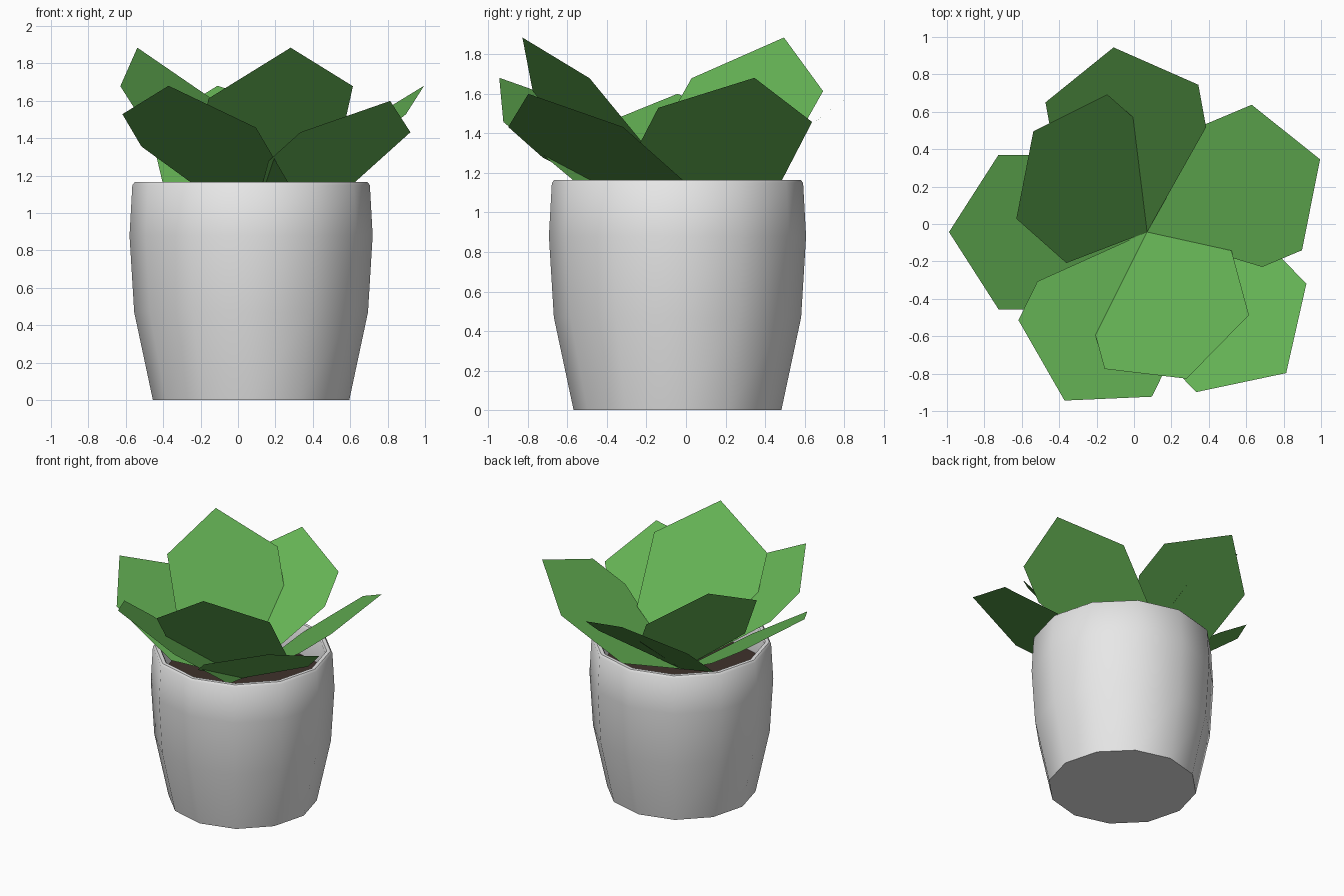
import bpy, bmesh, math
from mathutils import Matrix, Vector

cube = bpy.data.objects.get("Cube")
if cube:
    bpy.data.objects.remove(cube, do_unlink=True)

CENTRE = Vector((0.07, -0.043, 0))
SIDES = 12
SOIL_Z = 0.93


def material(name, colour):
    mat = bpy.data.materials.new(name)
    mat.use_nodes = True
    mat.diffuse_color = (*colour, 1)
    bsdf = mat.node_tree.nodes["Principled BSDF"]
    bsdf.inputs["Base Color"].default_value = (*colour, 1)
    bsdf.inputs["Roughness"].default_value = 0.8
    return mat


def finish(name, bm, mat, location):
    mesh = bpy.data.meshes.new(name)
    bm.to_mesh(mesh)
    bm.free()
    mesh.materials.append(mat)
    obj = bpy.data.objects.new(name, mesh)
    obj.location = location
    bpy.context.collection.objects.link(obj)
    return obj


ceramic = material("pale ceramic", (0.8, 0.8, 0.8))
earth = material("dark soil", (0.05, 0.032, 0.024))
green = material("leaf green", (0.13, 0.45, 0.09))

# Pot: outer wall, rounded rim and inner wall, turned from one profile
profile = [(0.525, 0), (0.625, 0.47), (0.65, 0.88), (0.635, 1.15), (0.622, 1.165),
           (0.595, 1.165), (0.585, 1.15), (0.59, SOIL_Z - 0.03)]
bm = bmesh.new()
rings = []
for radius, z in profile:
    rings.append([bm.verts.new((radius * math.cos(math.tau * i / SIDES),
                                radius * math.sin(math.tau * i / SIDES), z))
                  for i in range(SIDES)])
for low, high in zip(rings, rings[1:]):
    for i in range(SIDES):
        j = (i + 1) % SIDES
        bm.faces.new((low[i], low[j], high[j], high[i]))
bm.faces.new(rings[0][::-1])
pot = finish("pot", bm, ceramic, CENTRE)
bpy.ops.object.select_all(action="DESELECT")
pot.select_set(True)
bpy.context.view_layer.objects.active = pot
bpy.ops.object.shade_smooth_by_angle(angle=math.radians(50))

# Soil disc
bm = bmesh.new()
bmesh.ops.create_circle(bm, cap_ends=True, segments=SIDES, radius=0.588)
finish("soil", bm, earth, CENTRE + Vector((0, 0, SOIL_Z)))

# Leaves: one flat six-cornered outline, fanned around the centre
LENGTH, HALF_WIDTH = 1.253, 0.413
outline = [(0, 0), (0.52, -1), (0.75, -1), (1, 0), (0.75, 1), (0.31, 1)]


def leaf(name, heading, pitch, roll):
    bm = bmesh.new()
    bm.faces.new([bm.verts.new((a * LENGTH, s * HALF_WIDTH, 0)) for a, s in outline])
    turn = (Matrix.Rotation(math.radians(heading), 4, "Z")
            @ Matrix.Rotation(math.radians(-pitch), 4, "Y")
            @ Matrix.Rotation(math.radians(roll), 4, "X"))
    bm.transform(turn)
    finish(name, bm, green, CENTRE + Vector((0, 0, SOIL_Z)))


# Each tier is (name, pitch, roll, headings)
tiers = [("upper_leaf", 49.6, 7, (-74.9, 138.5)),
         ("middle_leaf", 36.8, -6.2, (-116.1, 22.8, 100.3)),
         ("lower_leaf", 32.3, 0, (180, -45.4))]
for name, pitch, roll, headings in tiers:
    for number, heading in enumerate(headings, 1):
        leaf(f"{name}_{number}", heading, pitch, roll)
